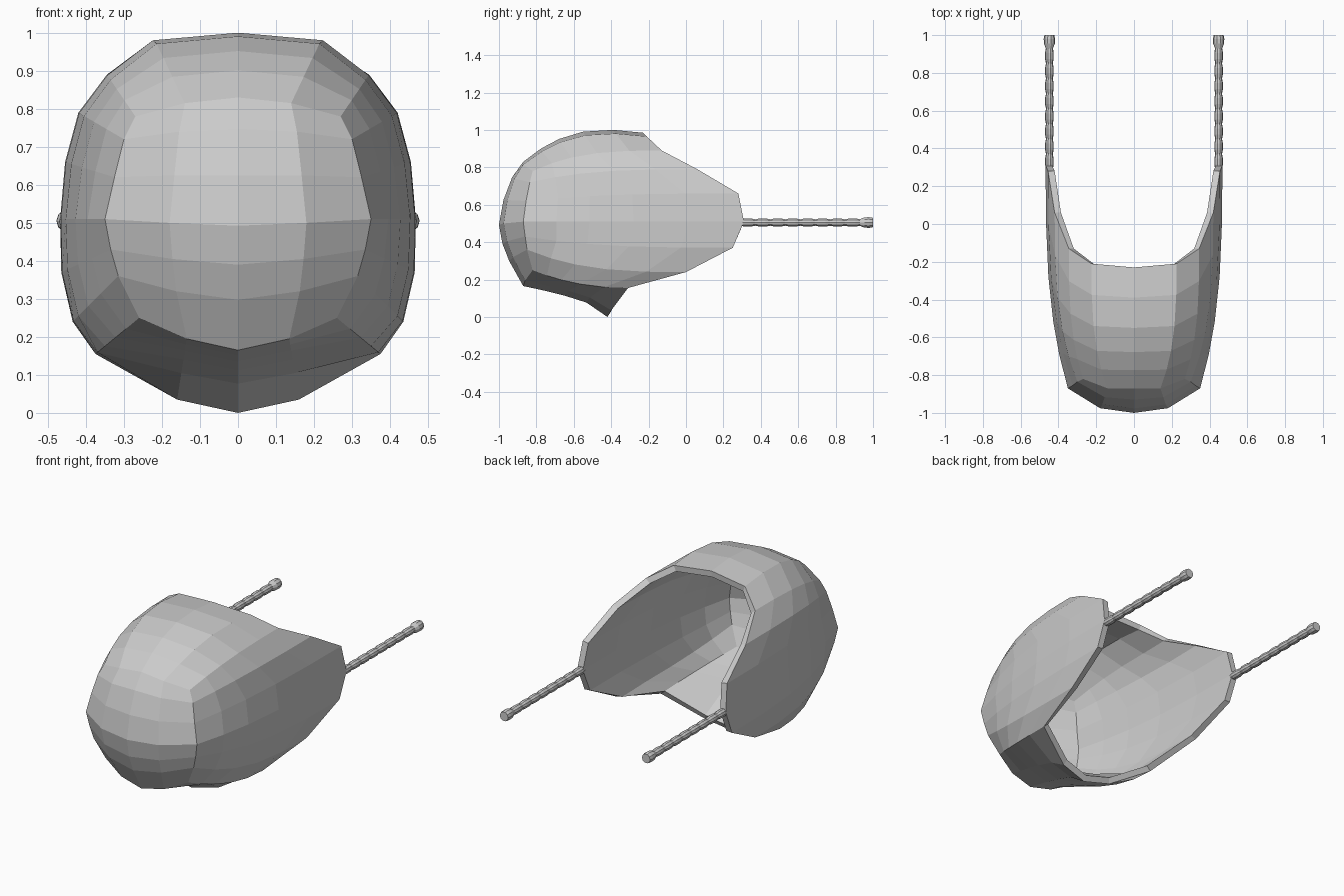
import bpy, bmesh, math
from mathutils import Vector

if "Cube" in bpy.data.objects:
    bpy.data.objects.remove(bpy.data.objects["Cube"])

# Half outline of the blunt front edge and of the open rim, top centre to bottom centre
FRONT = [(0, -.87, .83), (.14, -.87, .815), (.27, -.82, .78), (.30, -.835, .72),
         (.325, -.855, .62), (.35, -.87, .51), (.335, -.86, .43), (.315, -.85, .36),
         (.26, -.82, .25), (.135, -.86, .195), (0, -.87, .165)]
RIM = [(0, -.23, .985), (.225, -.21, .965), (.345, -.13, .89), (.42, .06, .79),
       (.455, .28, .66), (.468, .31, .51), (.465, .25, .37), (.435, 0, .24),
       (.375, -.31, .155), (.16, -.40, .035), (0, -.42, 0)]
# How quickly each column swells out between front and rim
SWELL = [3, 3, 3, 3, 3, 3, 3, 3, 2.2, .6, .55]
STEPS = (0, .15, .3, .5, .75, 1)


def full_ring(half):
    pts = [Vector(p) for p in half]
    return pts + [Vector((-p.x, p.y, p.z)) for p in reversed(pts[1:-1])]


def finish(name, bm):
    mesh = bpy.data.meshes.new(name)
    bm.to_mesh(mesh)
    bm.free()
    obj = bpy.data.objects.new(name, mesh)
    bpy.context.collection.objects.link(obj)
    return obj


def build_shell():
    bm = bmesh.new()
    rings = []
    for t in STEPS:
        half = []
        for f, r, p in zip(FRONT, RIM, SWELL):
            e = 1 - (1 - t) ** p
            y = f[1] + (r[1] - f[1]) * t
            lift = .025 * math.sin(math.pi * t) if r[2] > .95 else 0
            half.append((f[0] + (r[0] - f[0]) * e, y, f[2] + (r[2] - f[2]) * e + lift))
        rings.append([bm.verts.new(p) for p in full_ring(half)])

    # Side walls
    n = len(rings[0])
    for a, b in zip(rings, rings[1:]):
        for j in range(n):
            k = (j + 1) % n
            bm.faces.new((a[k], b[k], b[j], a[j]))

    # Domed front panel, blended between its four edges
    ring = rings[0]
    top = [ring[i] for i in (18, 19, 0, 1, 2)]
    bottom = [ring[i] for i in (12, 11, 10, 9, 8)]
    left = [ring[18 - k] for k in range(7)]
    right = [ring[2 + k] for k in range(7)]
    grid = []
    for k in range(7):
        row = []
        for i in range(5):
            u, v = i / 4, k / 6
            if k == 0:
                row.append(top[i])
            elif k == 6:
                row.append(bottom[i])
            elif i == 0:
                row.append(left[k])
            elif i == 4:
                row.append(right[k])
            else:
                p = (top[i].co.lerp(bottom[i].co, v) + left[k].co.lerp(right[k].co, u)
                     - top[0].co.lerp(top[4].co, u).lerp(bottom[0].co.lerp(bottom[4].co, u), v))
                p.y -= .08 * (1 - (2 * u - 1) ** 2) * (1 - (2 * v - 1) ** 2)
                row.append(bm.verts.new(p))
        grid.append(row)
    for a, b in zip(grid, grid[1:]):
        for i in range(4):
            bm.faces.new((b[i], b[i + 1], a[i + 1], a[i]))

    shell = finish("mask_shell", bm)
    mod = shell.modifiers.new("thickness", 'SOLIDIFY')
    mod.thickness = .035
    mod.offset = -1


def build_strap(name, x):
    # Beaded cord with a knob at its free end, lathed along y
    profile = []
    beads, start, pitch = 8, .29, .08
    for b in range(beads):
        y = start + b * pitch
        profile += [(y, .018), (y + pitch * .3, .023), (y + pitch * .7, .023)]
    profile += [(.93, .019), (.955, .029), (.98, .030), (1.0, .026)]
    bm = bmesh.new()
    sides = 10
    rings = []
    for y, r in profile:
        rings.append([bm.verts.new((x + r * math.cos(a), y, .505 + r * math.sin(a)))
                      for a in (math.tau * s / sides for s in range(sides))])
    for a, b in zip(rings, rings[1:]):
        for s in range(sides):
            k = (s + 1) % sides
            bm.faces.new((a[s], b[s], b[k], a[k]))
    bm.faces.new(rings[0])
    bm.faces.new(rings[-1])
    bmesh.ops.recalc_face_normals(bm, faces=bm.faces)
    finish(name, bm)


build_shell()
build_strap("right_strap", .448)
build_strap("left_strap", -.448)
